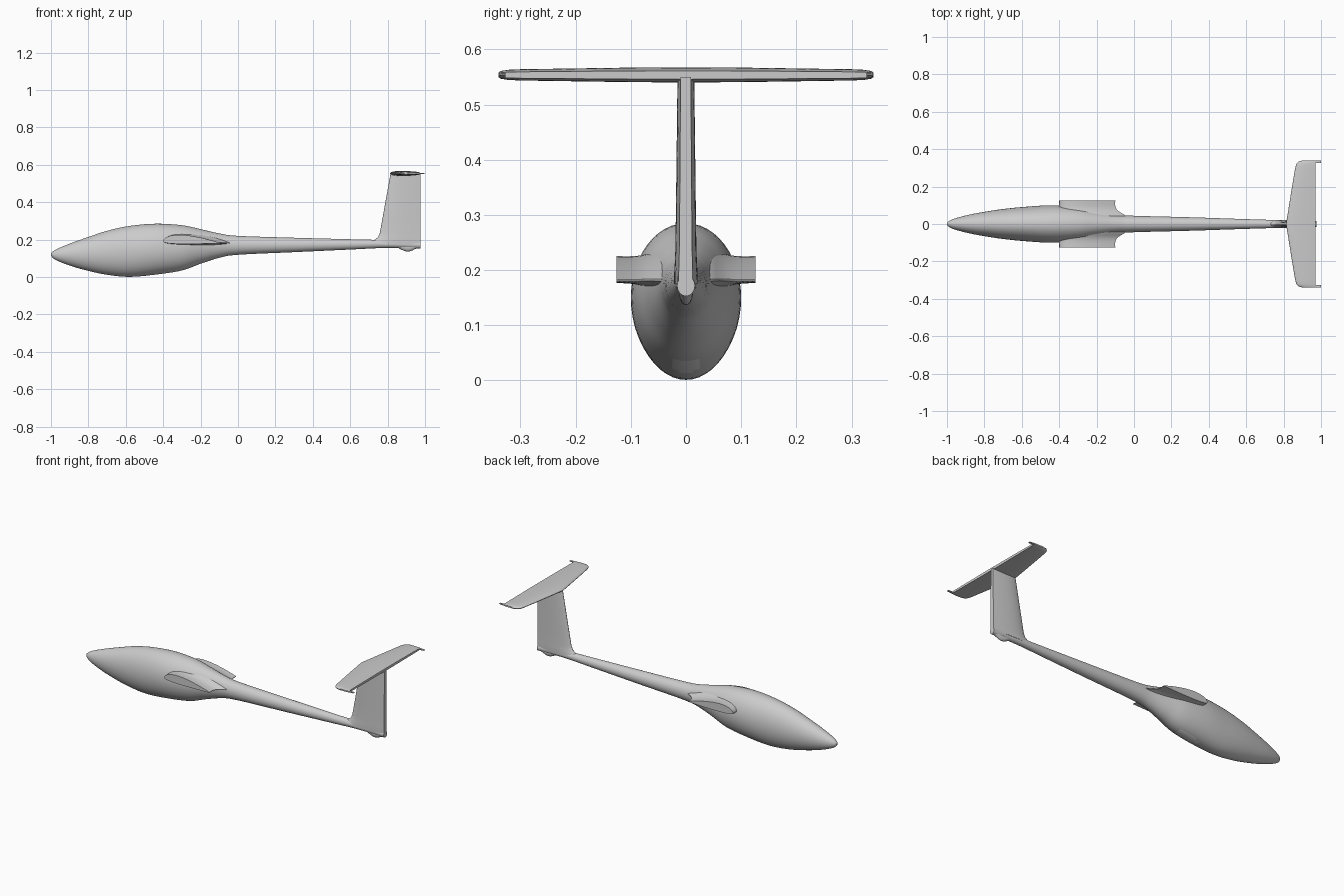
import bpy, bmesh, math
from mathutils import Vector

cube = bpy.data.objects.get("Cube")
if cube:
    bpy.data.objects.remove(cube, do_unlink=True)


def material(name, value):
    m = bpy.data.materials.new(name)
    m.use_nodes = True
    col = (value, value, value, 1)
    m.diffuse_color = col
    m.node_tree.nodes["Principled BSDF"].inputs["Base Color"].default_value = col
    return m


grey = material("light grey", 0.6)
pale = material("pale grey", 0.8)


def loft(name, rings, angle=40):
    """Skin closed rings of equal length and cap both ends."""
    bm = bmesh.new()
    loops = [[bm.verts.new(p) for p in ring] for ring in rings]
    n = len(loops[0])
    for a, b in zip(loops, loops[1:]):
        for i in range(n):
            j = (i + 1) % n
            bm.faces.new((a[i], a[j], b[j], b[i]))
    bm.faces.new(loops[0])
    bm.faces.new(loops[-1])
    bmesh.ops.recalc_face_normals(bm, faces=bm.faces)
    mesh = bpy.data.meshes.new(name)
    bm.to_mesh(mesh)
    bm.free()
    mesh.materials.append(grey)
    obj = bpy.data.objects.new(name, mesh)
    bpy.context.collection.objects.link(obj)
    bpy.ops.object.select_all(action="DESELECT")
    obj.select_set(True)
    bpy.context.view_layer.objects.active = obj
    bpy.ops.object.shade_smooth_by_angle(angle=math.radians(angle))
    return obj


def smooth(stations, steps=5):
    """Catmull-Rom curve through the stations."""
    pts = [Vector(s) for s in stations]
    pts = [pts[0]] + pts + [pts[-1]]
    out = []
    for a, b, c, d in zip(pts, pts[1:], pts[2:], pts[3:]):
        for k in range(steps):
            t = k / steps
            out.append(0.5 * (2 * b + (c - a) * t + (2 * a - 5 * b + 4 * c - d) * t ** 2
                              + (3 * b - a - 3 * c + d) * t ** 3))
    return out + [pts[-1]]


def oval(x, low, high, half, n=48):
    mid, rad = (low + high) / 2, (high - low) / 2
    return [(x, half * math.sin(2 * math.pi * i / n), mid - rad * math.cos(2 * math.pi * i / n))
            for i in range(n)]


def airfoil(le, te, up, low, cut=1.0, n=16):
    """Closed section as (x, height); cut is the kept share of the chord."""
    def thick(f):
        return 10 * (0.2969 * f ** 0.5 - 0.126 * f - 0.3516 * f ** 2
                     + 0.2843 * f ** 3 - 0.1 * f ** 4)
    fr = [(i / n) ** 2 for i in range(n + 1)]
    top = [(le + (te - le) * f, up * thick(f * cut)) for f in fr]
    bottom = [(le + (te - le) * f, -low * thick(f * cut) - 0.001 * f) for f in fr[1:]]
    return top[::-1] + bottom


# Fuselage and tail boom: x, bottom, top, half width
body = [
    (-1.0, 0.115, 0.126, 0.005), (-0.985, 0.098, 0.14, 0.018), (-0.95, 0.08, 0.158, 0.032),
    (-0.88, 0.055, 0.186, 0.05), (-0.8, 0.033, 0.214, 0.065), (-0.7, 0.012, 0.247, 0.08),
    (-0.58, 0.001, 0.273, 0.092), (-0.44, 0.013, 0.285, 0.1), (-0.3, 0.035, 0.277, 0.091),
    (-0.2, 0.071, 0.256, 0.07), (-0.1, 0.103, 0.233, 0.051), (0, 0.119, 0.22, 0.044),
    (0.3, 0.133, 0.21, 0.036), (0.6, 0.147, 0.202, 0.026), (0.8, 0.156, 0.197, 0.02),
    (0.975, 0.153, 0.19, 0.016)]
fuselage = loft("fuselage", [oval(*s) for s in smooth(body)])

# Wheel door, coloured on the belly
fuselage.data.materials.append(pale)
for p in fuselage.data.polygons:
    c = p.center
    if -0.44 < c.x < -0.31 and c.z < 0.08:
        edge = 0.018 if c.x < -0.42 or c.x > -0.33 else 0.03
        if abs(c.y) < edge:
            p.material_index = 1

# Wing root stubs: y, leading x, trailing x, centre z, upper height, lower height
stub = [(0.02, -0.4, -0.03, 0.19, 0.055, 0.034), (0.045, -0.4, -0.045, 0.19, 0.05, 0.03),
        (0.06, -0.4, -0.07, 0.19, 0.044, 0.025), (0.075, -0.4, -0.09, 0.19, 0.039, 0.019),
        (0.095, -0.4, -0.1, 0.19, 0.036, 0.014), (0.126, -0.4, -0.1, 0.19, 0.036, 0.012)]
for side, label in ((1, "left"), (-1, "right")):
    rings = []
    for y, le, te, z, up, low in smooth([s for s in stub], 3):
        # the mean line droops gently towards the trailing edge
        rings.append([(x, side * y, z + h - 0.008 * ((x - le) / (te - le)) ** 2)
                      for x, h in airfoil(le, te, up, low)])
    loft(label + "_wing_root", rings)

# Fin: z, leading x, half thickness
fin = [(0.175, 0.69, 0.021), (0.195, 0.725, 0.021), (0.212, 0.748, 0.02),
       (0.235, 0.758, 0.019), (0.3, 0.77, 0.018), (0.55, 0.815, 0.015)]
loft("fin", [[(x, h, z) for x, h in airfoil(le, 0.975, t, t, 0.72)] for z, le, t in fin])

# Tailplane, built half by half and mirrored: y, leading x, half thickness
half = [(0, 0.813, 0.0135), (0.1, 0.829, 0.013), (0.2, 0.845, 0.0115), (0.3, 0.862, 0.01),
        (0.322, 0.869, 0.009), (0.335, 0.882, 0.007), (0.34, 0.905, 0.004)]
span = [(-y, le, t) for y, le, t in half[:0:-1]] + half
loft("tailplane", [[(x, y, 0.554 + h) for x, h in airfoil(le, 0.97, t, t, 0.75)]
                   for y, le, t in span])

# Tailplane tip horns reaching behind the hinge line
for side, label in ((1, "left"), (-1, "right")):
    loft(label + "_tip_horn", [
        [(x, side * y, 0.554 + s * t) for y, s in ((0.327, -1), (0.339, -1), (0.339, 1), (0.327, 1))]
        for x, t in ((0.955, 0.004), (1.0, 0.0015))])

# Tail skid fairing under the fin
skid = [(0.845, 0.162, 0.185, 0.008), (0.875, 0.146, 0.187, 0.013), (0.9, 0.137, 0.188, 0.013),
        (0.925, 0.139, 0.188, 0.013), (0.95, 0.151, 0.188, 0.014), (0.97, 0.156, 0.188, 0.014)]
loft("tail_skid", [oval(*s, n=20) for s in smooth(skid, 3)])
